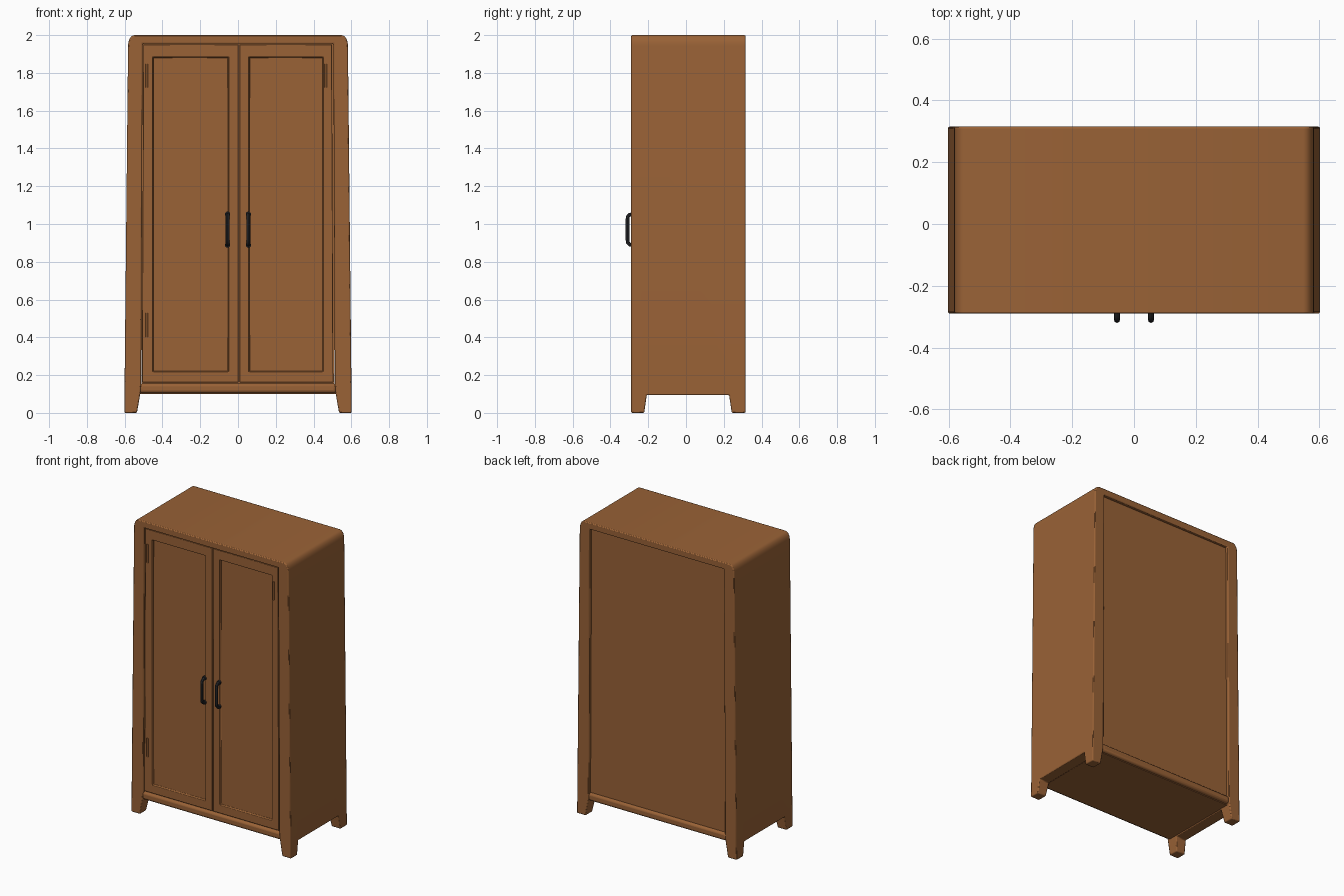
import bpy, bmesh, math
from mathutils import Vector

if "Cube" in bpy.data.objects:
    bpy.data.objects.remove(bpy.data.objects["Cube"], do_unlink=True)


def material(name, color, roughness):
    mat = bpy.data.materials.new(name)
    mat.use_nodes = True
    mat.diffuse_color = color
    bsdf = mat.node_tree.nodes["Principled BSDF"]
    bsdf.inputs["Base Color"].default_value = color
    bsdf.inputs["Roughness"].default_value = roughness
    return mat


wood = material("warm brown wood", (0.32, 0.122, 0.037, 1), 0.7)
iron = material("dark iron", (0.025, 0.026, 0.03, 1), 0.5)


def add_object(name, bm, mat):
    bmesh.ops.recalc_face_normals(bm, faces=bm.faces)
    mesh = bpy.data.meshes.new(name)
    bm.to_mesh(mesh)
    bm.free()
    mesh.materials.append(mat)
    obj = bpy.data.objects.new(name, mesh)
    bpy.context.collection.objects.link(obj)
    return obj


def activate(obj):
    bpy.ops.object.select_all(action="DESELECT")
    obj.select_set(True)
    bpy.context.view_layer.objects.active = obj


def finish(obj, bevel=0.0, segments=2):
    if bevel:
        mod = obj.modifiers.new("soft edges", "BEVEL")
        mod.width = bevel
        mod.segments = segments
        mod.limit_method = "ANGLE"
        mod.angle_limit = math.radians(35)
    activate(obj)
    bpy.ops.object.shade_smooth_by_angle(angle=math.radians(35))


def prism(name, points, direction, mat):
    bm = bmesh.new()
    face = bm.faces.new([bm.verts.new(p) for p in points])
    ext = bmesh.ops.extrude_face_region(bm, geom=[face])["geom"]
    bmesh.ops.translate(bm, vec=direction, verts=[v for v in ext if isinstance(v, bmesh.types.BMVert)])
    return add_object(name, bm, mat)


def box(name, x, y, z, mat):
    points = [(x[0], y[0], z[0]), (x[1], y[0], z[0]), (x[1], y[0], z[1]), (x[0], y[0], z[1])]
    return prism(name, points, (0, y[1] - y[0], 0), mat)


FRONT, BACK = -0.29, 0.315

# Tapered carcass: sides, rounded top corners and legs in one arch
half = [(0.505, 1.955), (0.513, 0.155), (0.516, 0.11), (0.535, 0), (0.602, 0), (0.582, 1.945)]
for i in range(1, 6):
    a = math.radians(90 * i / 5)
    half.append((0.548 + 0.034 * math.cos(a), 1.945 + 0.055 * math.sin(a)))
arch = half + [(-x, z) for x, z in reversed(half)]
carcass = prism("carcass", [(x, FRONT, z) for x, z in arch], (0, BACK - FRONT, 0), wood)

# Cut between the front and back legs
gap = [(-0.228, -0.05), (-0.208, 0.095), (0.228, 0.095), (0.25, -0.05)]
cutter = prism("leg_gap_cutter", [(-1, y, z) for y, z in gap], (2, 0, 0), wood)
cutter.hide_render = True
cut = carcass.modifiers.new("leg gap", "BOOLEAN")
cut.operation = "DIFFERENCE"
cut.solver = "EXACT"
cut.object = cutter
activate(carcass)
bpy.ops.object.modifier_apply(modifier=cut.name)
bpy.data.objects.remove(cutter, do_unlink=True)
finish(carcass, 0.006)

# Base with rounded front and back rails, and recessed back panel
finish(box("base_panel", (-0.52, 0.52), (-0.27, 0.29), (0.1, 0.14), wood))
for name, y in (("front_rail", (FRONT, -0.25)), ("back_rail", (0.275, BACK - 0.003))):
    finish(box(name, (-0.52, 0.52), y, (0.105, 0.156), wood), 0.015, 3)
finish(box("back_panel", (-0.512, 0.512), (0.27, 0.293), (0.13, 1.96), wood))


# Doors with a recessed centre panel, front face tapered with the carcass
def door(name, outer, panel):
    bm = bmesh.new()
    y, depth = -0.281, 0.014
    top, bottom = 1.951, 0.162

    def ring(points):
        return [bm.verts.new(p) for p in points]

    def corners(xs, z0, z1, y, flare):
        pts = [(xs[0], z0), (xs[1], z0), (xs[1], z1), (xs[0], z1)]
        return [(x * (1 + flare if z == z0 and abs(x) > 0.3 else 1), y, z) for x, z in pts]

    inner = (panel[0] + 0.006, panel[1] - 0.006)
    rings = [ring(corners(outer, bottom, top, y + 0.03, 0.015)),
             ring(corners(outer, bottom, top, y, 0.015)),
             ring(corners(panel, 0.215, 1.886, y, 0)),
             ring(corners(inner, 0.221, 1.88, y + depth, 0))]
    for a, b in zip(rings, rings[1:]):
        for i in range(4):
            j = (i + 1) % 4
            bm.faces.new((a[i], a[j], b[j], b[i]))
    bm.faces.new(rings[-1])
    bm.faces.new(reversed(rings[0]))
    finish(add_object(name, bm, wood), 0.002, 1)


door("right_door", (-0.501, 0.003), (-0.453, -0.048))
door("left_door", (0.009, 0.497), (0.056, 0.453))


# Pull handles: bent bars with round feet
def handle(name, x):
    curve = bpy.data.curves.new(name, "CURVE")
    curve.dimensions = "3D"
    curve.bevel_depth = 0.01
    curve.bevel_resolution = 2
    curve.use_fill_caps = True
    path = [(-0.278, 0.888), (-0.298, 0.891), (-0.307, 0.9), (-0.31, 0.918)]
    path += [(y, 1.94 - z) for y, z in reversed(path)]
    spline = curve.splines.new("POLY")
    spline.points.add(len(path) - 1)
    for point, (y, z) in zip(spline.points, path):
        point.co = (x, y, z, 1)
    obj = bpy.data.objects.new(name, curve)
    bpy.context.collection.objects.link(obj)
    curve.materials.append(iron)
    activate(obj)
    bpy.ops.object.convert(target="MESH")
    finish(bpy.context.object)
    for label, z in (("lower", 0.888), ("upper", 1.052)):
        bpy.ops.mesh.primitive_cylinder_add(vertices=16, radius=0.014, depth=0.012,
                                            location=(x, -0.284, z), rotation=(math.pi / 2, 0, 0))
        foot = bpy.context.object
        foot.name = name + "_" + label + "_foot"
        foot.data.materials.append(iron)
        finish(foot)


handle("right_handle", -0.055)
handle("left_handle", 0.055)

# Slim wooden hinge barrels
for name, x, z in (("right_upper_hinge", -0.483, 1.785), ("right_lower_hinge", -0.483, 0.465),
                   ("left_upper_hinge", 0.465, 1.785)):
    bpy.ops.mesh.primitive_cylinder_add(vertices=12, radius=0.006, depth=0.125, location=(x, -0.281, z))
    hinge = bpy.context.object
    hinge.name = name
    hinge.data.materials.append(wood)
    finish(hinge)
